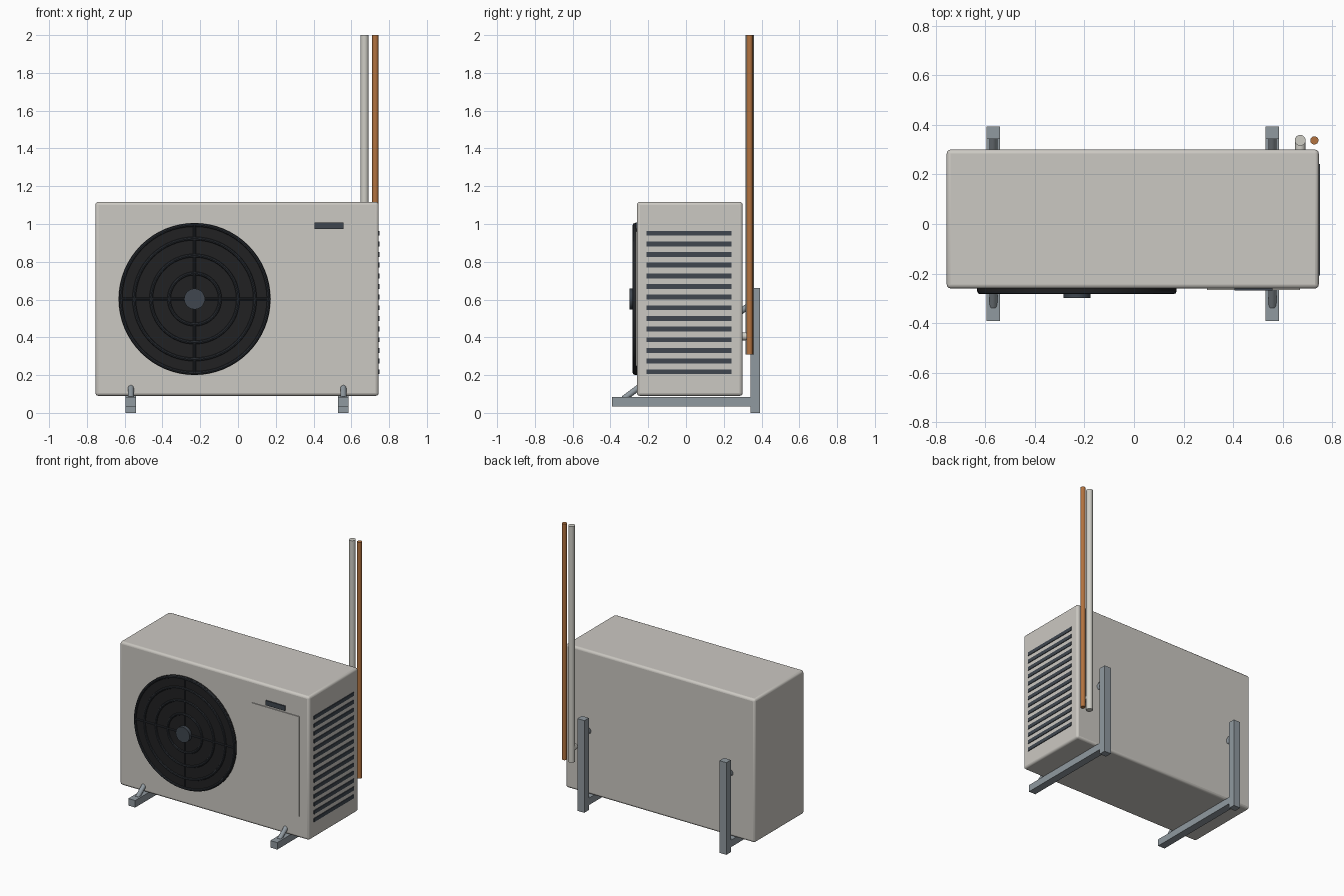
import bpy, math
from mathutils import Vector

cube = bpy.data.objects.get("Cube")
if cube:
    bpy.data.objects.remove(cube, do_unlink=True)


def material(name, r, g, b):
    m = bpy.data.materials.new(name)
    m.use_nodes = True
    m.diffuse_color = (r, g, b, 1)
    bsdf = m.node_tree.nodes["Principled BSDF"]
    bsdf.inputs["Base Color"].default_value = (r, g, b, 1)
    return m


CASING = material("warm light grey", 0.60, 0.58, 0.54)
INSULATION = material("pipe insulation grey", 0.62, 0.61, 0.56)
STEEL = material("bracket steel grey", 0.28, 0.32, 0.35)
BLACK = material("grille black", 0.015, 0.015, 0.016)
WIRE = material("wire dark grey", 0.022, 0.026, 0.032)
SLATE = material("slate grey", 0.05, 0.062, 0.078)
COPPER = material("copper", 0.45, 0.17, 0.05)


def finish(name, mat, smooth=False):
    ob = bpy.context.object
    ob.name = name
    ob.data.materials.append(mat)
    if smooth:
        bpy.ops.object.shade_smooth_by_angle(angle=math.radians(35))
    return ob


def box(name, mat, lo, hi, bevel=0, segments=1):
    lo, hi = Vector(lo), Vector(hi)
    bpy.ops.mesh.primitive_cube_add(size=1, location=(lo + hi) / 2)
    ob = bpy.context.object
    ob.scale = hi - lo
    bpy.ops.object.transform_apply(location=False, rotation=False, scale=True)
    if bevel:
        mod = ob.modifiers.new("Bevel", "BEVEL")
        mod.width, mod.segments = bevel, segments
    return finish(name, mat, segments > 1)


def rod(name, mat, start, end, radius, sides=24):
    start, end = Vector(start), Vector(end)
    d = end - start
    bpy.ops.mesh.primitive_cylinder_add(
        vertices=sides, radius=radius, depth=d.length, location=(start + end) / 2,
        rotation=d.to_track_quat("Z", "Y").to_euler())
    return finish(name, mat, True)


# Casing
box("casing", CASING, (-0.755, -0.26, 0.09), (0.745, 0.30, 1.117), 0.016, 3)

# Fan grille: backing disc, concentric rings, crossed wires and hub
FX, FZ, FY = -0.23, 0.603, -0.273
rod("fan_disc", BLACK, (FX, -0.25, FZ), (FX, FY, FZ), 0.402, 64)
for i, r in enumerate((0.392, 0.32, 0.23, 0.135)):
    bpy.ops.mesh.primitive_torus_add(
        major_radius=r, minor_radius=0.009, major_segments=64, minor_segments=8,
        location=(FX, FY, FZ), rotation=(math.pi / 2, 0, 0))
    finish(f"grille_ring_{i + 1}", WIRE, True)
rod("grille_wire_across", WIRE, (FX - 0.395, FY, FZ), (FX + 0.395, FY, FZ), 0.007, 8)
rod("grille_wire_upright", WIRE, (FX, FY, FZ - 0.395), (FX, FY, FZ + 0.395), 0.007, 8)
rod("fan_hub", SLATE, (FX, -0.26, FZ), (FX, -0.298, FZ), 0.055, 32)

# Service panel and badge plate
box("service_panel", CASING, (0.295, -0.266, 0.247), (0.67, -0.258, 0.96))
box("badge_plate", SLATE, (0.405, -0.268, 0.973), (0.558, -0.259, 1.007))

# Side louvres
for i in range(14):
    z = 0.218 + i * 0.0564
    box(f"side_louvre_{i + 1}", SLATE, (0.741, -0.208, z - 0.013), (0.75, 0.242, z + 0.013))

# Wall brackets with diagonal braces
for side, x in (("right", -0.567), ("left", 0.558)):
    w = 0.0275
    box(f"{side}_bracket_arm", STEEL, (x - w, -0.392, 0.035), (x + w, 0.345, 0.085))
    box(f"{side}_bracket_post", STEEL, (x - w, 0.342, 0.0), (x + w, 0.393, 0.66))
    rod(f"{side}_bracket_brace", STEEL, (x, -0.33, 0.075), (x, 0.355, 0.585), 0.016, 16)

# Refrigerant pipes
rod("insulated_pipe", INSULATION, (0.67, 0.337, 0.31), (0.67, 0.337, 2.0), 0.022)
rod("insulated_pipe_stub", INSULATION, (0.67, 0.28, 0.405), (0.67, 0.337, 0.405), 0.021)
rod("copper_pipe", COPPER, (0.727, 0.337, 0.31), (0.727, 0.337, 2.0), 0.0165)
